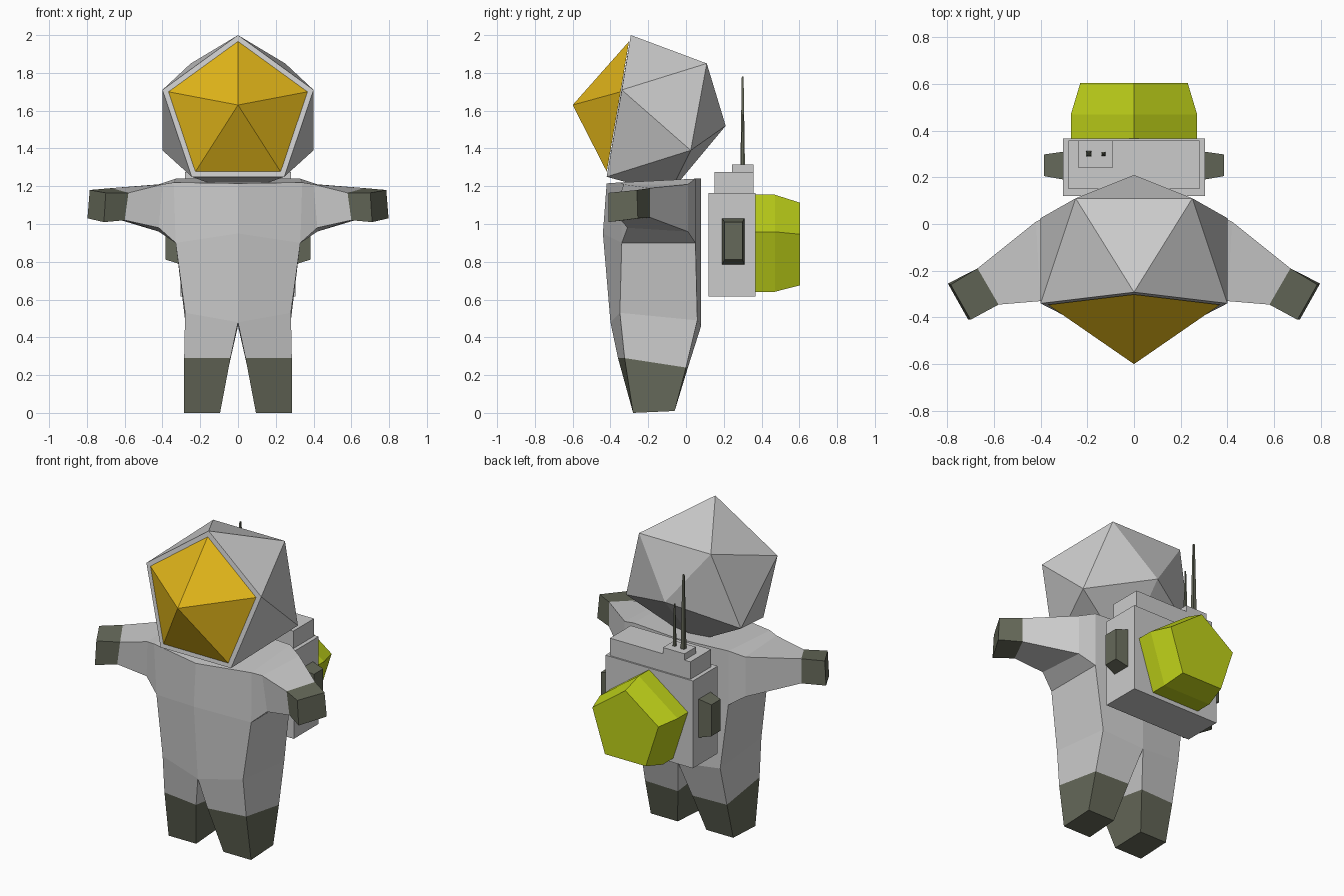
import bpy, bmesh, math
from mathutils import Vector

if "Cube" in bpy.data.objects:
    bpy.data.objects.remove(bpy.data.objects["Cube"])


def material(name, rgb):
    m = bpy.data.materials.new(name)
    m.diffuse_color = (*rgb, 1)
    m.use_nodes = True
    m.node_tree.nodes["Principled BSDF"].inputs["Base Color"].default_value = m.diffuse_color
    return m


GOLD = material("gold", (0.75, 0.46, 0.01))
LIME = material("lime", (0.52, 0.64, 0.01))
DARK = material("dark_rubber", (0.13, 0.14, 0.10))


def finish(bm, name, mat=None, mirror=False):
    bmesh.ops.recalc_face_normals(bm, faces=bm.faces)
    me = bpy.data.meshes.new(name)
    bm.to_mesh(me)
    bm.free()
    ob = bpy.data.objects.new(name, me)
    bpy.context.collection.objects.link(ob)
    if mat:
        me.materials.append(mat)
    if mirror:
        ob.modifiers.new("mirror", 'MIRROR').merge_threshold = 0.001
    return ob


def loft(bm, rings, start=True, end=True):
    """Skin a series of closed rings, with optional end caps."""
    vs = [[bm.verts.new(p) for p in r] for r in rings]
    n = len(vs[0])
    for a, b in zip(vs, vs[1:]):
        for i in range(n):
            j = (i + 1) % n
            bm.faces.new((a[i], a[j], b[j], b[i]))
    if start:
        bm.faces.new(vs[0])
    if end:
        bm.faces.new(vs[-1])


def solid(name, rings, mat=None, mirror=False):
    bm = bmesh.new()
    loft(bm, rings)
    return finish(bm, name, mat, mirror)


def rect(x0, x1, y0, y1, z):
    return [(x0, y0, z), (x1, y0, z), (x1, y1, z), (x0, y1, z)]


def box(name, x0, x1, y0, y1, z0, z1, mat=None):
    return solid(name, [rect(x0, x1, y0, y1, z0), rect(x0, x1, y0, y1, z1)], mat)


# Half-suit cross-sections: front centre, front corner, back corner, back centre
collar = [(0, -.42, 1.215), (.34, -.35, 1.22), (.33, .05, 1.24), (0, .08, 1.24)]
chest = [(0, -.44, .95), (.33, -.34, .90), (.33, .05, .90), (0, .08, .90)]
hips = [(0, -.40, .48), (.28, -.35, .53), (.28, .06, .49), (0, .08, .46)]
boot_top = [(.04, -.36, .29), (.285, -.325, .29), (.285, 0, .24), (.05, .01, .24)]
sole = [(.095, -.28, 0), (.287, -.28, 0), (.287, -.06, .01), (.1, -.06, .01)]
# Arm cross-sections: front top, back top, back bottom, front bottom
arm_root = [collar[1], collar[2], chest[2], chest[1]]
shoulder = [(.40, -.33, 1.21), (.42, .01, 1.21), (.42, .01, .96), (.42, -.31, .98)]
wrist = [(.58, -.345, 1.165), (.67, -.19, 1.19), (.67, -.19, 1.035), (.60, -.345, 1.02)]
fingers = [(.70, -.41, 1.165), (.785, -.26, 1.18), (.797, -.255, 1.03), (.71, -.41, 1.01)]

# Suit: torso, legs and arms as one mirrored skin
bm = bmesh.new()
loft(bm, [collar, chest, hips, boot_top], end=False)
loft(bm, [arm_root, shoulder, wrist], start=False, end=False)
bmesh.ops.remove_doubles(bm, verts=bm.verts, dist=0.001)
socket = {Vector(p).to_tuple(3) for p in arm_root}
inner = [f for f in bm.faces if all(abs(v.co.x) < 1e-4 for v in f.verts)
         or all(v.co.to_tuple(3) in socket for v in f.verts)]
bmesh.ops.delete(bm, geom=inner, context='FACES')
finish(bm, "suit", mirror=True)
solid("boots", [boot_top, sole], DARK, True)
solid("gloves", [wrist, fingers], DARK, True)

# Helmet: stretched icosahedron with the front point cut away
visor_rim = [(0, -.292, 2.0), (.40, -.34, 1.71), (.245, -.42, 1.25),
             (-.245, -.42, 1.25), (-.40, -.34, 1.71)]
back = [(.25, .11, 1.85), (-.25, .11, 1.85), (.40, .025, 1.39), (-.40, .025, 1.39),
        (0, -.09, 1.16), (0, .21, 1.52)]
bm = bmesh.new()
for p in visor_rim + back:
    bm.verts.new(p)
bmesh.ops.convex_hull(bm, input=bm.verts)
finish(bm, "helmet")

# Visor: five-sided pyramid set inside the rim
centre = sum((Vector(p) for p in visor_rim), Vector()) / 5
bm = bmesh.new()
ring = [bm.verts.new(centre + (Vector(p) - centre) * .92 + Vector((0, -.004, 0)))
        for p in visor_rim]
tip = bm.verts.new((0, -.60, 1.63))
for i in range(5):
    bm.faces.new((ring[i], ring[(i + 1) % 5], tip))
bm.faces.new(ring)
finish(bm, "visor", GOLD)

# Backpack and its stacked top boxes
box("backpack", -.305, .305, .12, .367, .615, 1.165)
box("backpack_top", -.28, .28, .15, .357, 1.165, 1.275)
box("antenna_base", -.24, -.09, .243, .357, 1.275, 1.315)

# Tapered antennas
for name, x, r, z in (("tall_antenna", -.193, .012, 1.78), ("short_antenna", -.131, .008, 1.58)):
    solid(name, [rect(x - r, x + r, .30 - r, .30 + r, 1.31),
                 rect(x - r * .4, x + r * .4, .30 - r * .4, .30 + r * .4, z)], DARK)

# Tapered side pods
solid("side_pods", [[(x, y0, z0), (x, y1, z0), (x, y1, z1), (x, y0, z1)]
                    for x, y0, y1, z0, z1 in ((.30, .19, .31, .785, 1.03),
                                              (.385, .205, .298, .812, 1.01))], DARK, True)


# Pentagonal tank on the back
def pentagon(r, y):
    return [(r * math.sin(i * math.tau / 5), y, .871 + r * math.cos(i * math.tau / 5))
            for i in range(5)]


solid("tank", [pentagon(.284, .365), pentagon(.284, .47), pentagon(.242, .603)], LIME)
